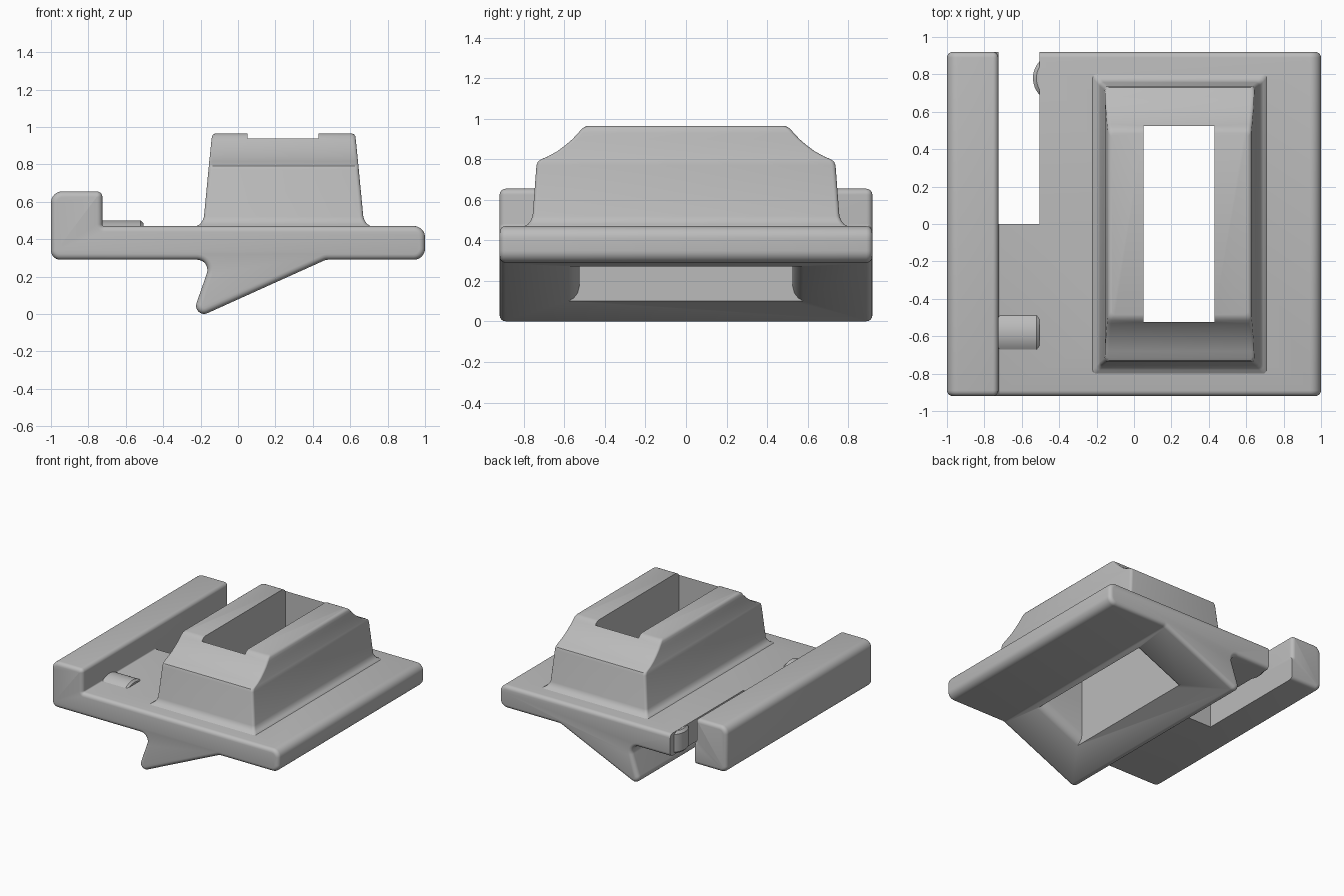
import bpy, bmesh, math
from mathutils import Vector

cube = bpy.data.objects.get("Cube")
if cube:
    bpy.data.objects.remove(cube)

grey = bpy.data.materials.new("plain grey")
grey.use_nodes = True
grey.diffuse_color = (0.5, 0.5, 0.5, 1)
grey.node_tree.nodes["Principled BSDF"].inputs["Base Color"].default_value = (0.5, 0.5, 0.5, 1)


def loft(name, rings):
    """Closed solid through a list of rings with equal point counts."""
    bm = bmesh.new()
    loops = [[bm.verts.new(p) for p in ring] for ring in rings]
    n = len(loops[0])
    for a, b in zip(loops, loops[1:]):
        for i in range(n):
            j = (i + 1) % n
            bm.faces.new((a[i], a[j], b[j], b[i]))
    bm.faces.new(loops[0][::-1])
    bm.faces.new(loops[-1])
    bmesh.ops.recalc_face_normals(bm, faces=bm.faces[:])
    mesh = bpy.data.meshes.new(name)
    bm.to_mesh(mesh)
    bm.free()
    mesh.materials.append(grey)
    ob = bpy.data.objects.new(name, mesh)
    bpy.context.collection.objects.link(ob)
    return ob


def rounded(corners, steps=8):
    """2D outline from (u, v, radius) corners."""
    out = []
    for i, (u, v, r) in enumerate(corners):
        p = Vector((u, v))
        a = (Vector(corners[i - 1][:2]) - p).normalized()
        b = (Vector(corners[(i + 1) % len(corners)][:2]) - p).normalized()
        half = a.angle(b) / 2
        centre = p + (a + b).normalized() * r / math.sin(half)
        start = p + a * r / math.tan(half) - centre
        end = p + b * r / math.tan(half) - centre
        sweep = math.pi - 2 * half
        for k in range(steps + 1):
            t = k / steps
            w = (math.sin((1 - t) * sweep) * start + math.sin(t * sweep) * end) / math.sin(sweep)
            out.append(centre + w)
    return out


def box(name, x0, x1, y0, y1, z0, z1):
    return loft(name, [[(x0, y0, z), (x1, y0, z), (x1, y1, z), (x0, y1, z)] for z in (z0, z1)])


def bevel(ob, width):
    m = ob.modifiers.new("bevel", "BEVEL")
    m.width, m.segments = width, 4
    m.limit_method, m.angle_limit = "ANGLE", math.radians(50)
    m.use_clamp_overlap = False


def cut(ob, *cutters):
    for c in cutters:
        m = ob.modifiers.new("cut", "BOOLEAN")
        m.operation, m.solver, m.object = "DIFFERENCE", "EXACT", c


# Base plate, side rail and wedge foot as one profile run front to back
D = 0.92
outline = rounded([
    (-1, 0.29, 0.05), (-1, 0.655, 0.06), (-0.725, 0.655, 0.03), (-0.725, 0.47, 0.01),
    (1, 0.47, 0.06), (1, 0.29, 0.06), (0.47, 0.29, 0.05), (-0.255, -0.037, 0.043),
    (-0.141, 0.29, 0.055)])
body = loft("base_plate", [[(p.x, y, p.y) for p in outline] for y in (-D, D)])
bevel(body, 0.03)

# Tapered tower with a flared foot and scooped ends: (z, half width, half depth)
levels = [
    (0.46, 0.47, 0.81), (0.47, 0.465, 0.80), (0.48, 0.447, 0.78), (0.5, 0.433, 0.765),
    (0.52, 0.426, 0.757), (0.77, 0.402, 0.738), (0.79, 0.4, 0.73), (0.8, 0.399, 0.715),
    (0.815, 0.398, 0.68), (0.84, 0.395, 0.635), (0.87, 0.392, 0.595), (0.9, 0.389, 0.56),
    (0.93, 0.386, 0.532), (0.95, 0.383, 0.515), (0.96, 0.377, 0.5), (0.965, 0.365, 0.485)]
rings = []
for z, w, d in levels:
    ring = rounded([(-w, -d, 0.02), (w, -d, 0.02), (w, d, 0.02), (-w, d, 0.02)], 4)
    rings.append([(p.x + 0.244, p.y, z) for p in ring])
tower = loft("tower", rings)

# Cutters: through slot, its flared lower mouth, and the gap beside the rail
slot = box("slot_cutter", 0.05, 0.43, -0.525, 0.525, -0.2, 1.2)
mouth_rings = []
for lift, d in [(-0.08, 0.58), (0, 0.58), (0.015, 0.555), (0.04, 0.535), (0.08, 0.525)]:
    lo, hi = 0.1 + lift, 0.271 + lift
    mouth_rings.append([(0.05, -d, lo), (0.43, -d, hi), (0.43, d, hi), (0.05, d, lo)])
mouth = loft("mouth_cutter", mouth_rings)
gap = box("gap_cutter", -0.725, -0.505, 0, 1.2, 0, 0.8)
cut(body, gap, slot, mouth)
cut(tower, slot)

# Small rounded ridge on the plate next to the rail
arc = [math.radians(-37 + 74 * k / 12) for k in range(13)]
ridge = loft("ridge", [
    [(x, -0.58 + 0.15 * math.sin(a), 0.35 + h * math.cos(a)) for a in arc]
    for x, h in ((-0.74, 0.15), (-0.52, 0.15), (-0.505, 0.135))])

# Rounded catch on the plate edge facing the gap
arc = [math.radians(-50 + 100 * k / 14) for k in range(15)]
catch = loft("edge_catch", [
    [(-0.407 - r * math.cos(a), 0.78 + r * math.sin(a), z) for a in arc]
    for z, r in ((0.292, 0.115), (0.31, 0.133), (0.45, 0.133), (0.468, 0.115))])

# Bake modifiers, drop the cutters, shade smooth with crisp edges
parts = [body, tower, ridge, catch]
graph = bpy.context.evaluated_depsgraph_get()
baked = [bpy.data.meshes.new_from_object(p.evaluated_get(graph)) for p in parts]
for p, mesh in zip(parts, baked):
    p.modifiers.clear()
    p.data = mesh
for c in (slot, mouth, gap):
    bpy.data.objects.remove(c)
for ob in bpy.context.view_layer.objects:
    ob.select_set(ob in parts)
bpy.context.view_layer.objects.active = body
bpy.ops.object.shade_smooth_by_angle(angle=math.radians(32))
